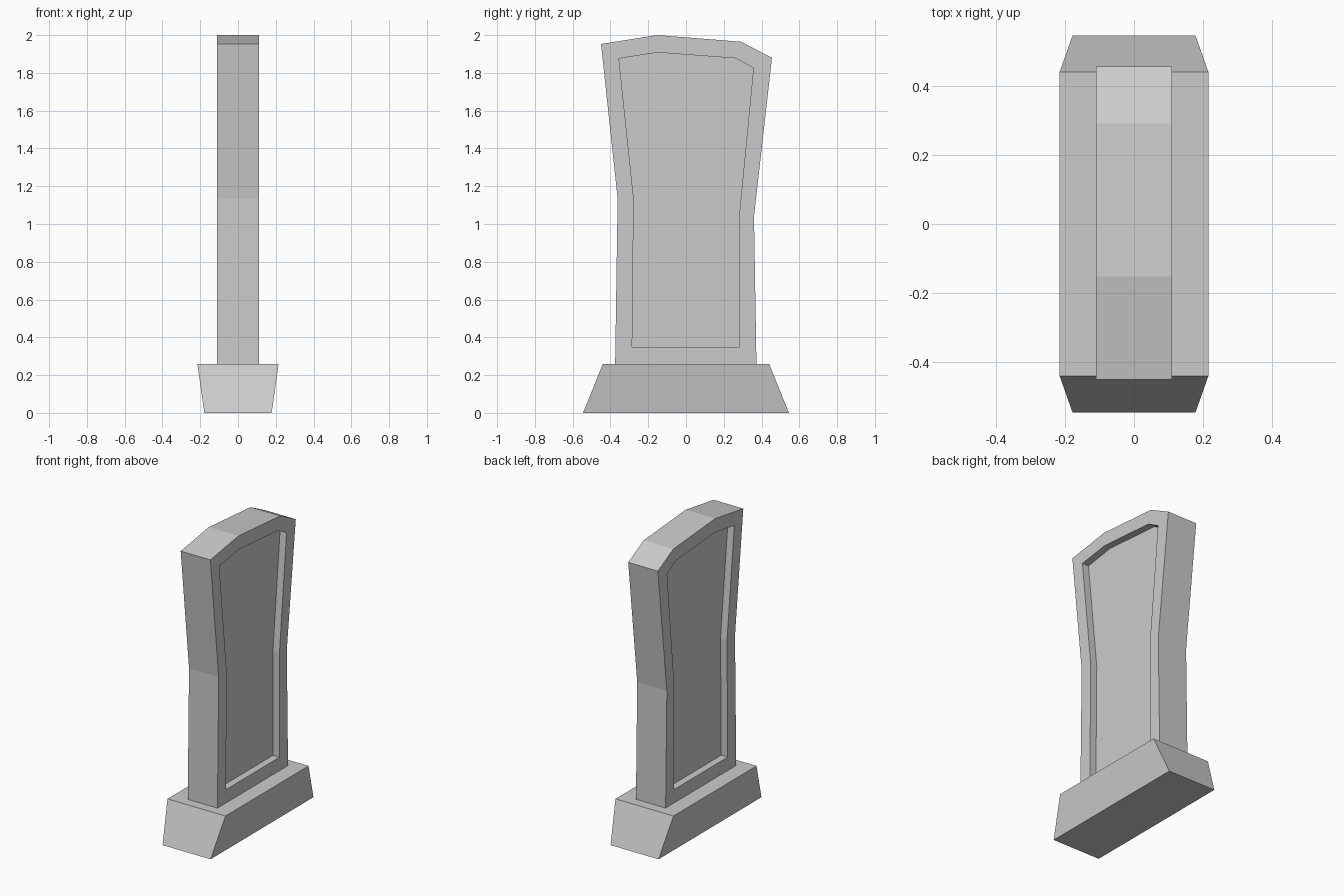
import bpy, bmesh

if "Cube" in bpy.data.objects:
    bpy.data.objects.remove(bpy.data.objects["Cube"])


def loft(name, rings):
    """Skin a closed solid through rings of equal point count."""
    bm = bmesh.new()
    loops = [[bm.verts.new(p) for p in ring] for ring in rings]
    n = len(loops[0])
    for a, b in zip(loops, loops[1:]):
        for i in range(n):
            j = (i + 1) % n
            bm.faces.new((a[i], a[j], b[j], b[i]))
    bm.faces.new(loops[0][::-1])
    bm.faces.new(loops[-1])
    bmesh.ops.recalc_face_normals(bm, faces=bm.faces)
    mesh = bpy.data.meshes.new(name)
    bm.to_mesh(mesh)
    bm.free()
    obj = bpy.data.objects.new(name, mesh)
    bpy.context.collection.objects.link(obj)
    return obj


def rect(hx, hy, z):
    return [(-hx, -hy, z), (hx, -hy, z), (hx, hy, z), (-hx, hy, z)]


def at_x(profile, x):
    return [(x, y, z) for y, z in profile]


# Plinth: narrows along y and flares along x towards the top
loft("plinth", [rect(0.178, 0.545, 0), rect(0.215, 0.44, 0.26)])

# Slab outline and recessed panel outline as (y, z)
outer = [(-0.375, 0.26), (-0.362, 1.135), (-0.45, 1.953), (-0.152, 2.0),
         (0.291, 1.965), (0.455, 1.88), (0.36, 1.04), (0.373, 0.26)]
inner = [(-0.285, 0.35), (-0.277, 1.135), (-0.355, 1.876), (-0.15, 1.908),
         (0.265, 1.877), (0.357, 1.826), (0.282, 1.05), (0.282, 0.35)]

# Slab with a sunken panel on both broad sides
HALF, FLOOR = 0.11, 0.062
loft("slab", [at_x(inner, -FLOOR), at_x(inner, -HALF), at_x(outer, -HALF),
              at_x(outer, HALF), at_x(inner, HALF), at_x(inner, FLOOR)])
